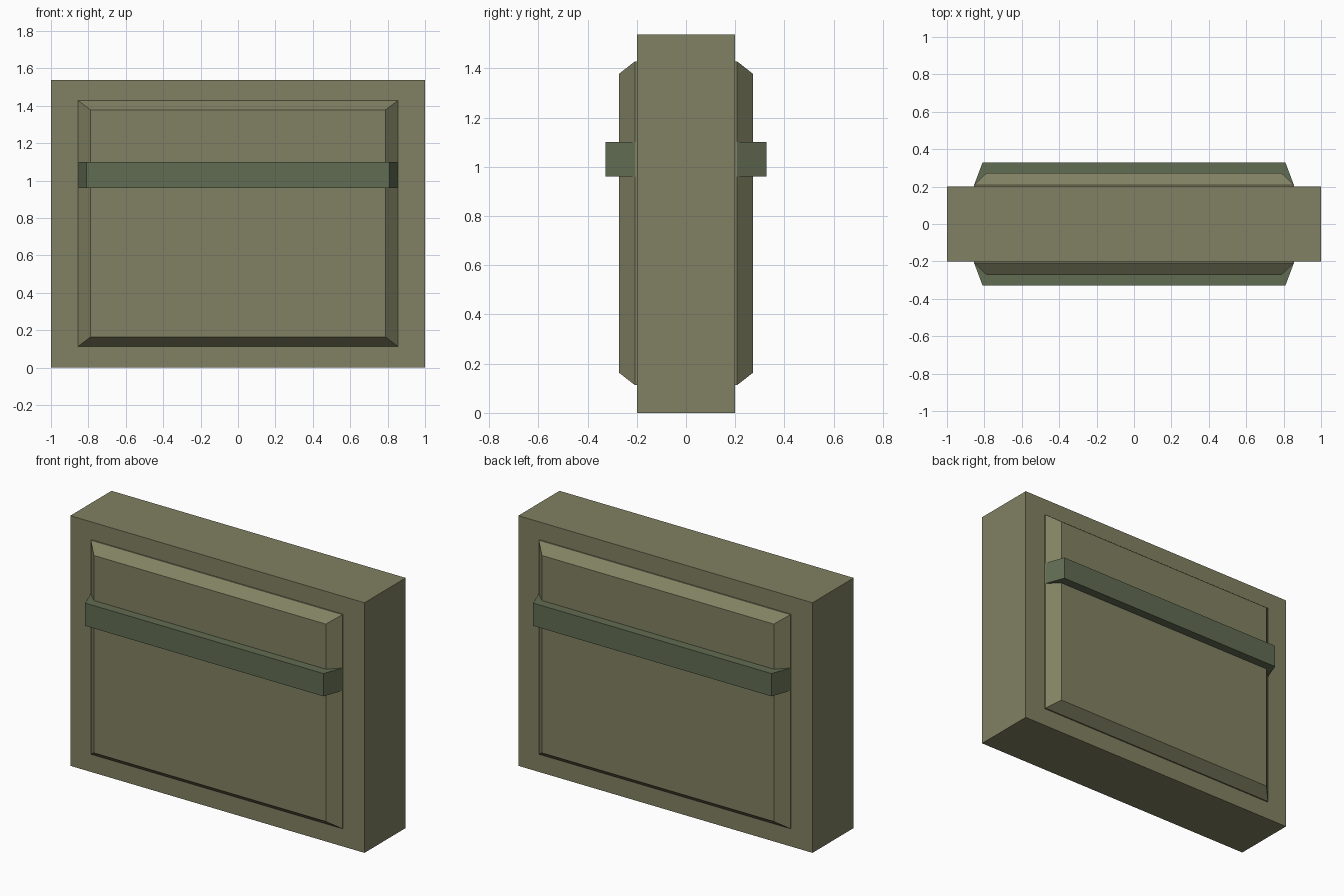
import bpy, bmesh

if "Cube" in bpy.data.objects:
    bpy.data.objects.remove(bpy.data.objects["Cube"])


def material(name, rgb):
    m = bpy.data.materials.new(name)
    m.diffuse_color = (*rgb, 1)
    m.use_nodes = True
    m.node_tree.nodes["Principled BSDF"].inputs["Base Color"].default_value = m.diffuse_color
    return m


OLIVE = material("olive", (0.22, 0.22, 0.125))
GREEN = material("dark_green", (0.12, 0.15, 0.085))


def loft(name, sections, mat):
    """Skin rectangles (y, half_width, z_low, z_high) into a closed solid."""
    bm = bmesh.new()
    rings = [[bm.verts.new(p) for p in ((-w, y, a), (w, y, a), (w, y, b), (-w, y, b))]
             for y, w, a, b in sections]
    bm.faces.new(rings[0])
    bm.faces.new(rings[-1])
    for r, s in zip(rings, rings[1:]):
        for i in range(4):
            j = (i + 1) % 4
            bm.faces.new((r[i], r[j], s[j], s[i]))
    bmesh.ops.recalc_face_normals(bm, faces=bm.faces)
    mesh = bpy.data.meshes.new(name)
    bm.to_mesh(mesh)
    bm.free()
    mesh.materials.append(mat)
    obj = bpy.data.objects.new(name, mesh)
    bpy.context.collection.objects.link(obj)
    return obj


# Main slab
loft("body", [(-0.2, 1, 0, 1.537), (0.2, 1, 0, 1.537)], OLIVE)

# Raised bevelled panel and cross strap on both faces
for side, s in (("front", -1), ("back", 1)):
    loft(side + "_panel", [(s * 0.19, 0.855, 0.113, 1.428),
                           (s * 0.208, 0.855, 0.113, 1.428),
                           (s * 0.273, 0.788, 0.164, 1.377)], OLIVE)
    loft(side + "_strap", [(s * 0.208, 0.855, 0.96, 1.1),
                           (s * 0.328, 0.81, 0.96, 1.1)], GREEN)
